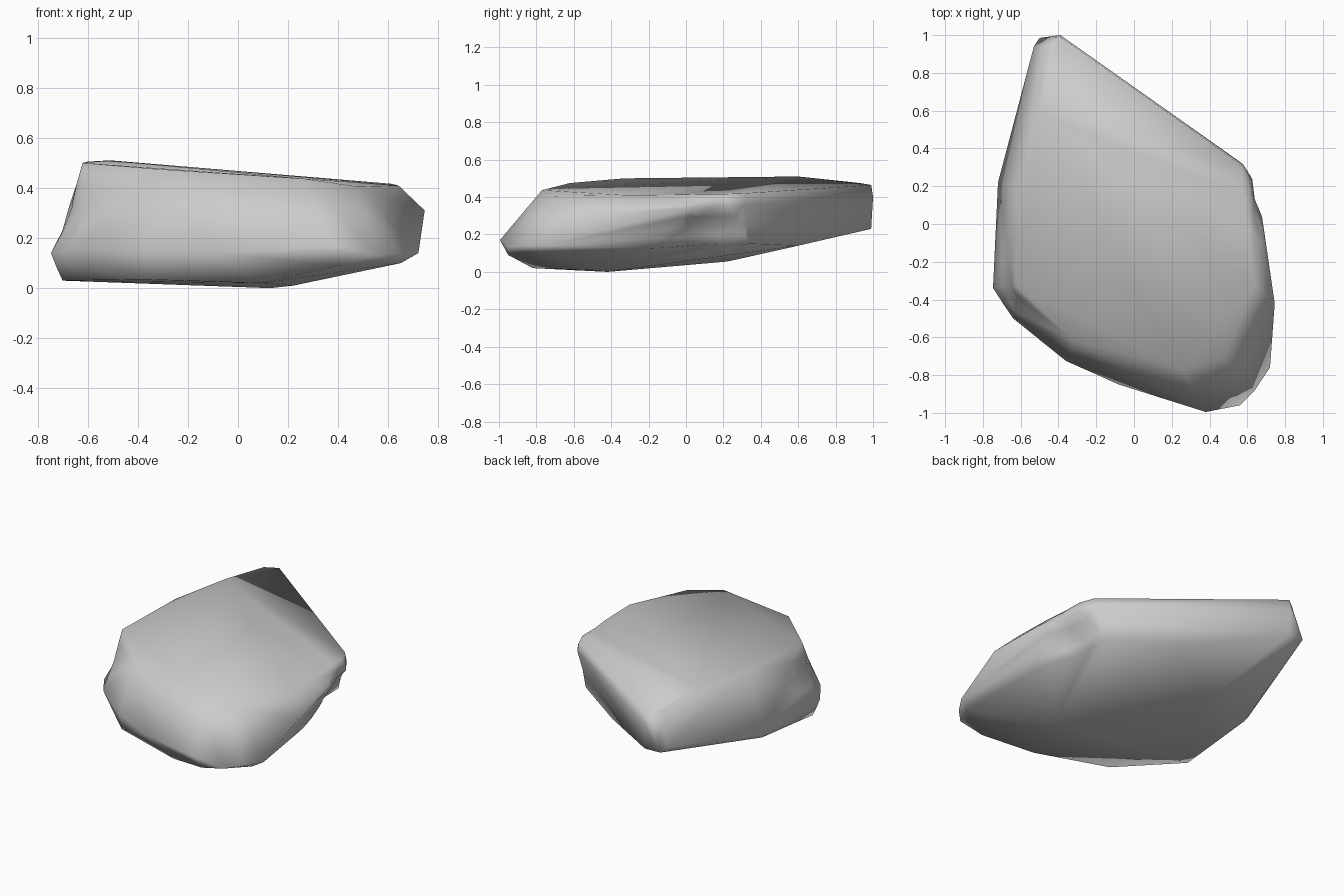
import bpy, bmesh
from mathutils import Vector

if "Cube" in bpy.data.objects:
    bpy.data.objects.remove(bpy.data.objects["Cube"])

# Corner points of the rock, grouped by height
top_rim = [(-.62, -.33, .50), (-.60, .20, .505), (-.51, .60, .51), (-.46, .93, .475),
           (-.39, .99, .465), (.57, .31, .42), (.62, .22, .415), (.64, -.32, .41),
           (.48, -.70, .405), (.26, -.77, .437), (-.32, -.62, .475)]
waist = [(-.39, 1.0, .40), (.58, .32, .36), (.65, .25, .34), (.70, .05, .34),
         (.745, -.42, .31), (.72, -.76, .14), (.64, -.88, .14), (.56, -.96, .13),
         (.38, -.995, .17), (-.08, -.85, .14), (-.36, -.725, .15), (-.64, -.50, .15),
         (-.75, -.34, .14), (-.72, .22, .12), (-.53, .94, .26)]
underside = [(-.50, .985, .23), (-.39, .99, .23), (.12, .60, .14), (.50, .34, .15),
             (.62, -.20, .125), (.65, -.78, .10), (.40, -.95, .09), (.10, -.82, .02),
             (-.38, -.68, .035), (-.70, -.33, .03), (-.70, .20, .085), (-.35, .22, .055),
             (.13, -.42, 0), (.22, -.50, .01)]

bm = bmesh.new()
for p in top_rim + waist + underside:
    bm.verts.new(p)
hull = bmesh.ops.convex_hull(bm, input=bm.verts)
spare = {g for k in ("geom_interior", "geom_unused") for g in hull[k]
         if isinstance(g, bmesh.types.BMVert) and g.is_valid}
bmesh.ops.delete(bm, geom=list(spare), context='VERTS')


def dent(centre, radius, push):
    """Refine the surface near a point and press it inwards."""
    c, push = Vector(centre), Vector(push)
    for _ in range(2):
        edges = [e for e in bm.edges if e.calc_length() > .12
                 and ((e.verts[0].co + e.verts[1].co) / 2 - c).length < radius * 1.3]
        bmesh.ops.subdivide_edges(bm, edges=edges, cuts=1)
        bmesh.ops.triangulate(bm, faces=bm.faces)
    for v in bm.verts:
        d = (v.co - c).length / radius
        if d < 1:
            v.co += push * (1 - d * d) ** 2


# Hollow in the right side and slight hollow in the left wall
dent((.62, .14, .23), .26, (-.06, -.03, .01))
dent((-.69, -.30, .28), .20, (.025, .01, 0))

bmesh.ops.recalc_face_normals(bm, faces=bm.faces)
mesh = bpy.data.meshes.new("rock")
bm.to_mesh(mesh)
bm.free()

rock = bpy.data.objects.new("rock", mesh)
bpy.context.collection.objects.link(rock)
for poly in mesh.polygons:
    poly.use_smooth = True
